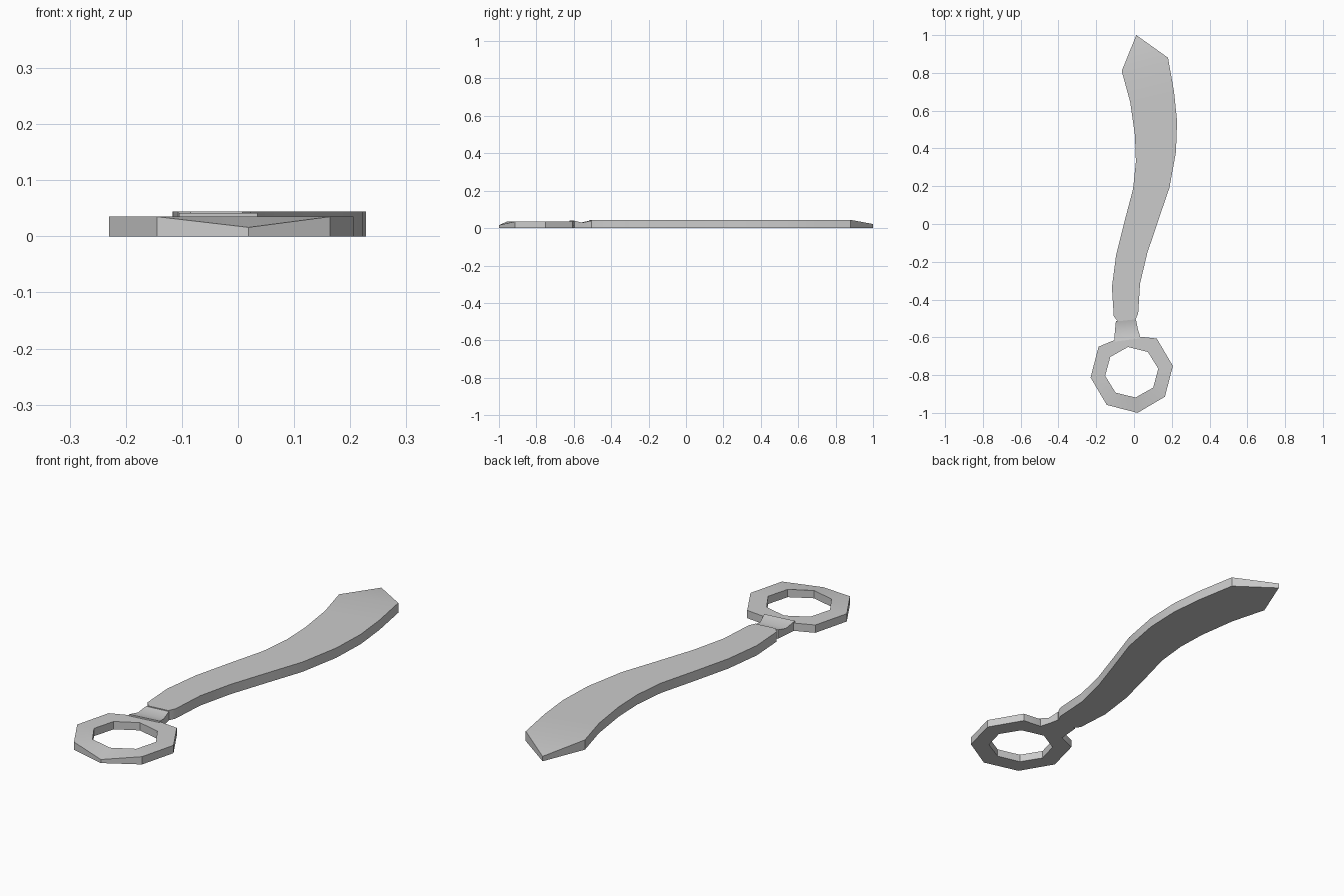
import bpy, bmesh, math

if "Cube" in bpy.data.objects:
    bpy.data.objects.remove(bpy.data.objects["Cube"])


def make_object(name, verts, faces):
    mesh = bpy.data.meshes.new(name)
    mesh.from_pydata(verts, [], faces)
    bm = bmesh.new()
    bm.from_mesh(mesh)
    bmesh.ops.recalc_face_normals(bm, faces=bm.faces)
    bm.to_mesh(mesh)
    bm.free()
    obj = bpy.data.objects.new(name, mesh)
    bpy.context.collection.objects.link(obj)
    bpy.context.view_layer.objects.active = obj
    obj.select_set(True)
    bpy.ops.object.shade_smooth_by_angle(angle=math.radians(30))
    obj.select_set(False)
    return obj


def strip(name, rows, tip=None):
    """Flat-bottomed strip: rows of (left x, left y, right x, right y, top z)."""
    verts, faces = [], []
    for lx, ly, rx, ry, z in rows:
        verts += [(lx, ly, 0), (rx, ry, 0), (rx, ry, z), (lx, ly, z)]
    for i in range(len(rows) - 1):
        a = 4 * i
        for k in range(4):
            n = (k + 1) % 4
            faces.append((a + k, a + n, a + 4 + n, a + 4 + k))
    faces.append((0, 1, 2, 3))
    e = 4 * (len(rows) - 1)
    if tip:
        x, y, z = tip
        t = len(verts)
        verts += [(x, y, 0), (x, y, z)]
        faces += [(e, e + 1, t), (e + 2, e + 3, t + 1),
                  (e + 1, e + 2, t + 1, t), (e + 3, e, t, t + 1)]
    else:
        faces.append((e, e + 1, e + 2, e + 3))
    return make_object(name, verts, faces)


# Curved blade, widening towards a pointed, lowered tip
H = 0.044
strip("blade", [
    (-0.085, -0.515, 0.008, -0.505, H),
    (-0.107, -0.49, 0.022, -0.475, H),
    (-0.117, -0.335, 0.032, -0.315, H),
    (-0.095, -0.165, 0.07, -0.155, H),
    (-0.05, 0.015, 0.127, 0.015, H),
    (-0.005, 0.185, 0.187, 0.19, H),
    (0.01, 0.33, 0.222, 0.38, H),
    (0.005, 0.47, 0.228, 0.545, H),
    (-0.02, 0.645, 0.212, 0.70, H),
    (-0.065, 0.81, 0.18, 0.88, H),
], tip=(0.012, 1.0, 0.022))

# Short waisted neck joining ring and blade
strip("neck", [
    (-0.105, -0.623, 0.035, -0.605, 0.042),
    (-0.101, -0.565, 0.02, -0.555, 0.029),
    (-0.096, -0.515, 0.01, -0.505, 0.040),
])

# Eight-sided pommel ring with a lowered corner at the front
outer, inner = [], []
for i in range(8):
    a = math.radians(-82 + 45 * i)
    c, s = math.cos(a), math.sin(a)
    outer.append((-0.012 + 0.22 * c, -0.782 + (0.195 if i == 4 else 0.22) * s))
    inner.append((-0.012 + 0.142 * c, -0.785 + 0.135 * s))
verts, faces = [], []
for i in range(8):
    z = 0.016 if i == 0 else 0.035
    verts += [(*outer[i], 0), (*outer[i], z), (*inner[i], 0.035), (*inner[i], 0)]
    j = (i + 1) % 8
    for k in range(4):
        n = (k + 1) % 4
        faces.append((4 * i + k, 4 * i + n, 4 * j + n, 4 * j + k))
make_object("pommel_ring", verts, faces)
